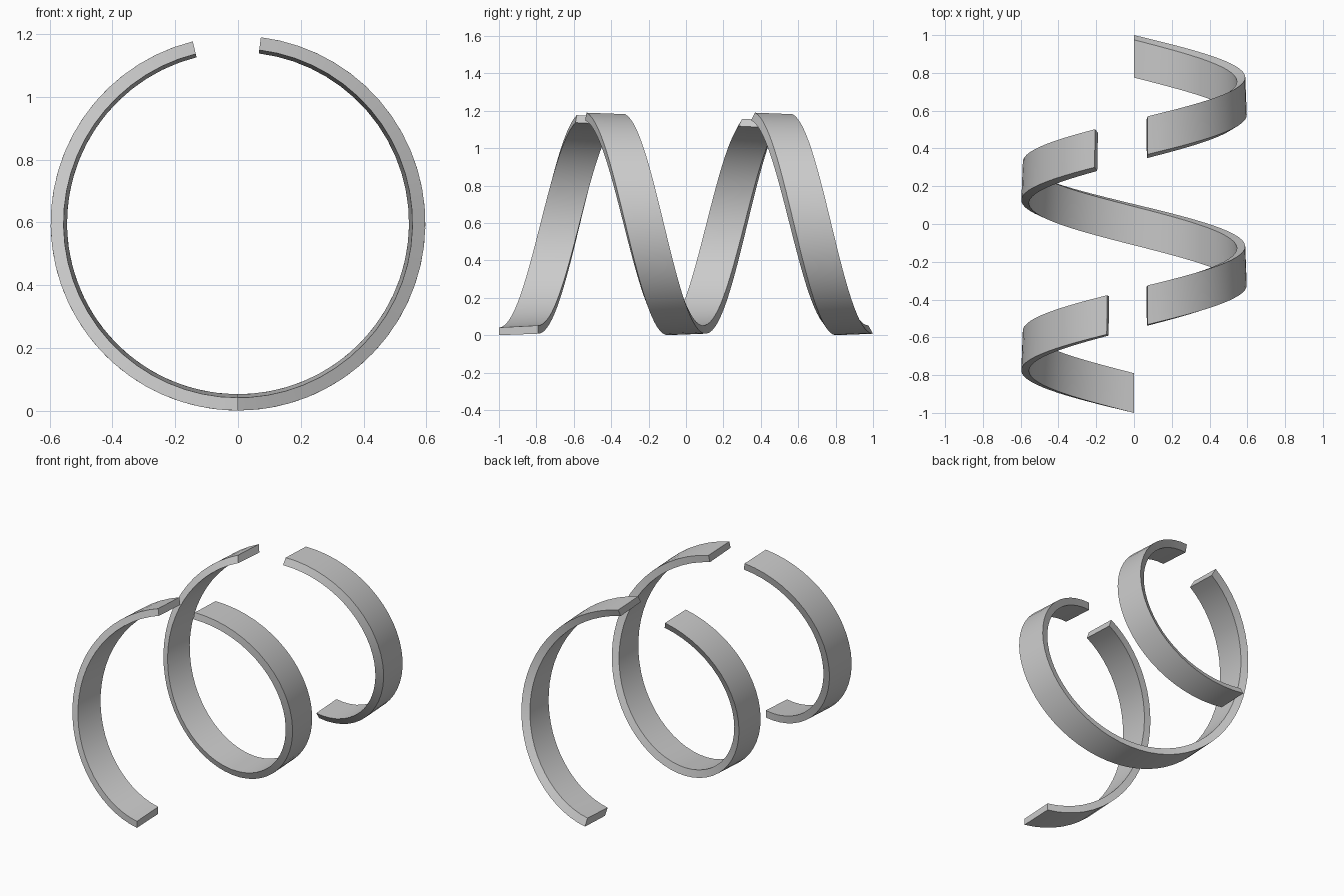
import bpy, bmesh, math

if "Cube" in bpy.data.objects:
    bpy.data.objects.remove(bpy.data.objects["Cube"])

R = 0.597            # outer radius, also the axis height
PITCH = 0.895        # advance along y per turn
STEP = 6             # degrees per segment


def section(deg):
    """Four corners of the slightly tilted ribbon section at an angle from the bottom."""
    a = math.radians(deg)
    t = deg / 720
    y = -0.895 + PITCH * deg / 360
    shift = 0.025 * t            # inner face lags a little along the coil
    corners = [(R, -0.105 + 0.012 * t), (R - 0.008, 0.105),
               (R - 0.052, 0.105 - shift), (R - 0.041, -0.105 - shift * 0.6)]
    return [(-r * math.sin(a), y + dy, R - r * math.cos(a)) for r, dy in corners]


def ribbon(name, start, end):
    n = max(1, round((end - start) / STEP))
    bm = bmesh.new()
    rings = [[bm.verts.new(c) for c in section(start + (end - start) * i / n)]
             for i in range(n + 1)]
    for a, b in zip(rings, rings[1:]):
        for k in range(4):
            j = (k + 1) % 4
            bm.faces.new((a[k], a[j], b[j], b[k]))
    bm.faces.new(rings[0])
    bm.faces.new(rings[-1])
    bmesh.ops.recalc_face_normals(bm, faces=bm.faces)
    mesh = bpy.data.meshes.new(name)
    bm.to_mesh(mesh)
    bm.free()
    obj = bpy.data.objects.new(name, mesh)
    bpy.context.collection.objects.link(obj)
    bpy.ops.object.select_all(action='DESELECT')
    obj.select_set(True)
    bpy.context.view_layer.objects.active = obj
    bpy.ops.object.shade_smooth_by_angle(angle=math.radians(30))


# Three pieces of one two-turn coil, with gaps at the top
ribbon("front_half_turn", 0, 166)
ribbon("middle_turn", 187, 519.5)
ribbon("back_half_turn", 547, 720)
